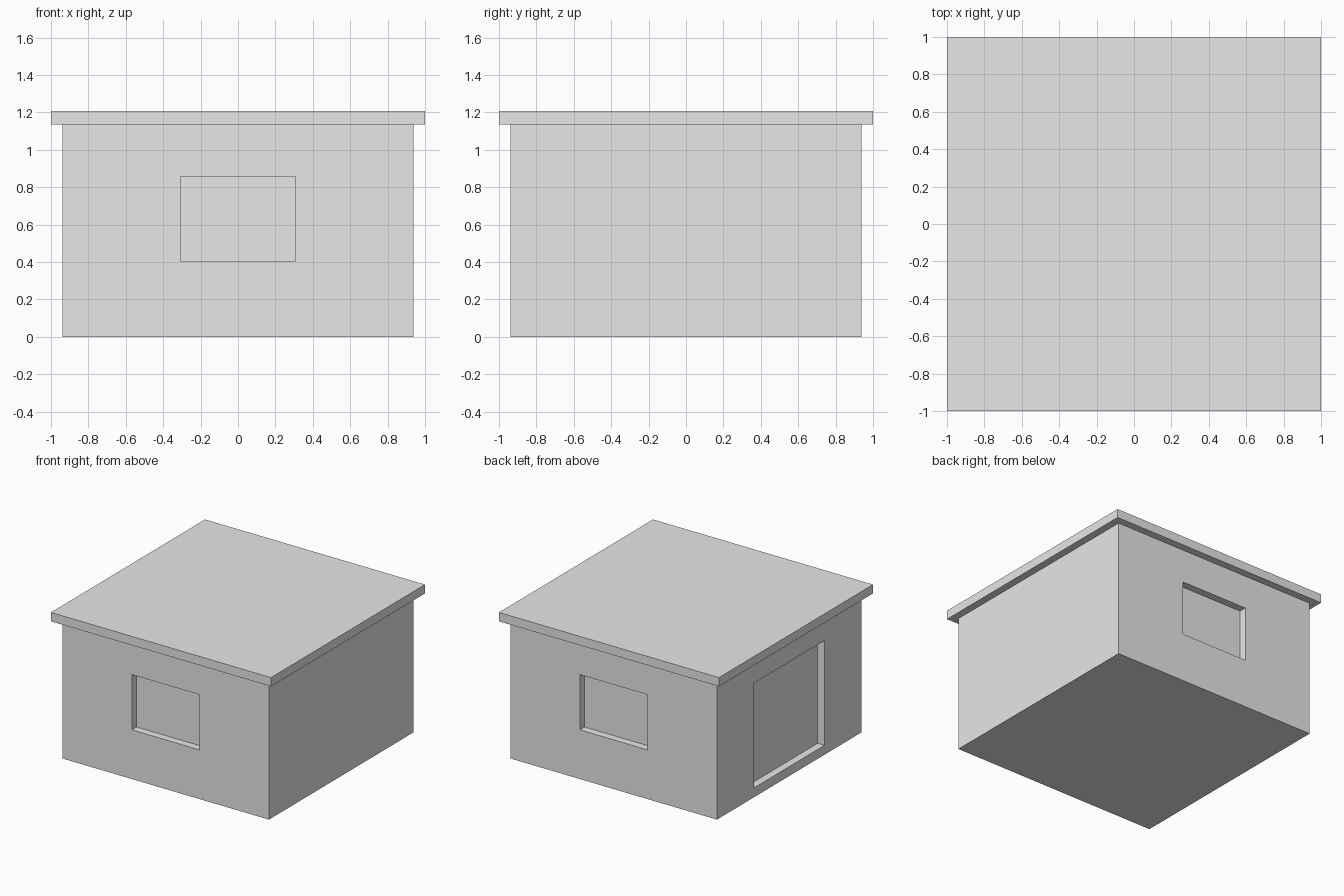
import bpy

if "Cube" in bpy.data.objects:
    bpy.data.objects.remove(bpy.data.objects["Cube"], do_unlink=True)

grey = bpy.data.materials.new("plain_grey")
grey.use_nodes = True
grey.diffuse_color = (0.8, 0.8, 0.8, 1)
grey.node_tree.nodes["Principled BSDF"].inputs["Base Color"].default_value = (0.8, 0.8, 0.8, 1)


def box(name, low, high):
    """Axis-aligned box between two corners."""
    centre = [(a + b) / 2 for a, b in zip(low, high)]
    bpy.ops.mesh.primitive_cube_add(size=1, location=centre)
    ob = bpy.context.object
    ob.name = name
    ob.scale = [b - a for a, b in zip(low, high)]
    bpy.ops.object.transform_apply(location=True, rotation=True, scale=True)
    ob.data.materials.append(grey)
    return ob


def recess(target, low, high):
    """Sink a rectangular opening into the target."""
    cutter = box("recess_cutter", low, high)
    cutter.hide_render = True
    mod = target.modifiers.new("recess", 'BOOLEAN')
    mod.operation = 'DIFFERENCE'
    mod.solver = 'EXACT'
    mod.object = cutter
    bpy.context.view_layer.objects.active = target
    bpy.ops.object.modifier_apply(modifier=mod.name)
    bpy.data.objects.remove(cutter, do_unlink=True)


HALF = 0.939       # half width of the walls
EAVES = 1.134      # underside of the roof
DEPTH = 0.062      # depth of the openings
OUT = 1.1          # cutters start outside the walls

# Walls
walls = box("walls", (-HALF, -HALF, 0), (HALF, HALF, EAVES))

# Matching windows on the front and back
for side in (-1, 1):
    ys = sorted((side * OUT, side * (HALF - DEPTH)))
    recess(walls, (-0.307, ys[0], 0.404), (0.307, ys[1], 0.858))

# Doorway on the right side, with a raised sill
recess(walls, (-OUT, -0.457, 0.077), (-HALF + DEPTH, 0.457, 0.937))

# Flat overhanging roof slab
box("roof_slab", (-1, -1, EAVES), (1, 1, 1.207))
